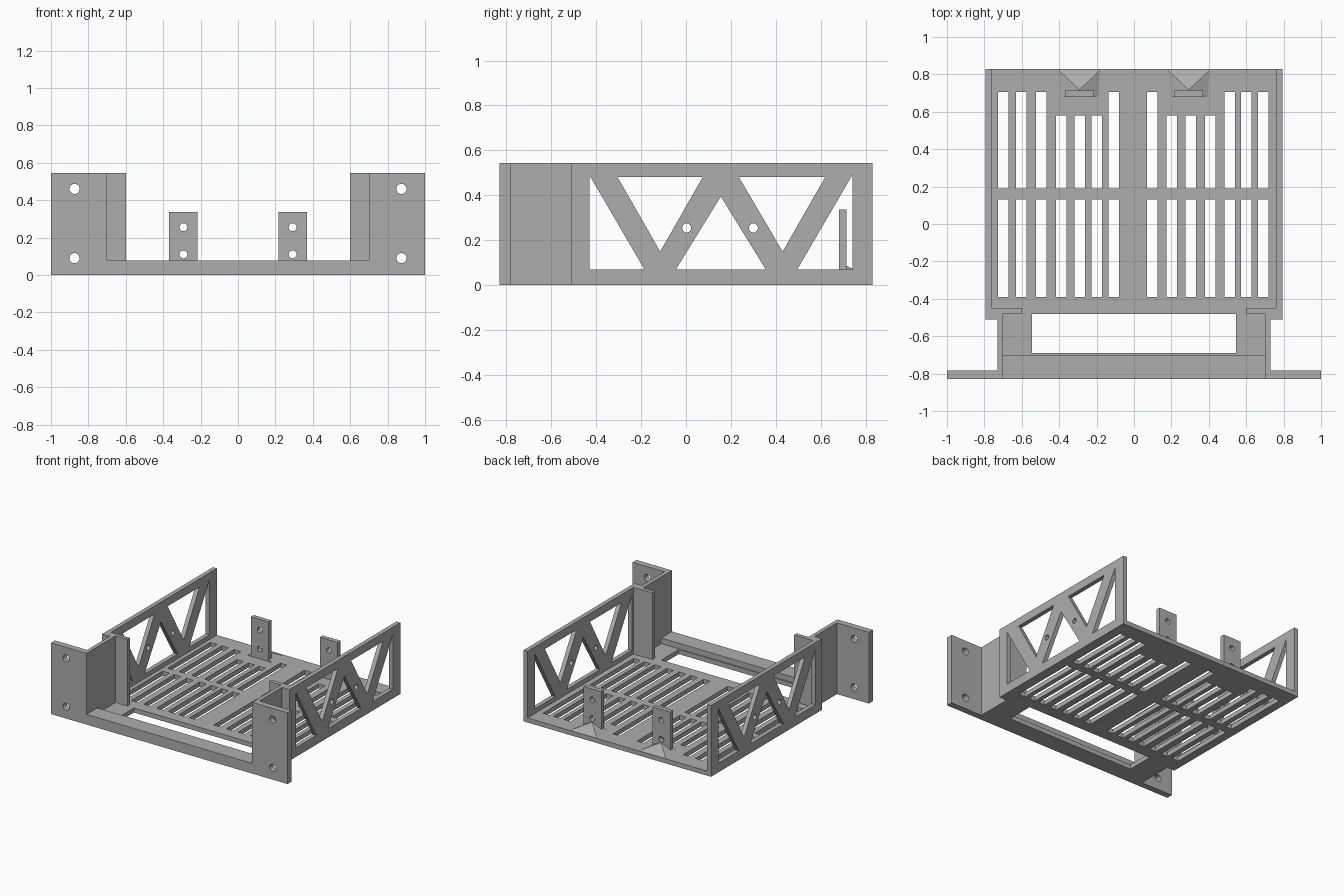
import bpy, bmesh, math
from mathutils import Matrix, Vector

if "Cube" in bpy.data.objects:
    bpy.data.objects.remove(bpy.data.objects["Cube"], do_unlink=True)

GREY = (0.42, 0.42, 0.42, 1)
mat = bpy.data.materials.new("plain grey")
mat.use_nodes = True
mat.diffuse_color = GREY
mat.node_tree.nodes["Principled BSDF"].inputs["Base Color"].default_value = GREY

HEIGHT, FLOOR, SHEET = 0.545, 0.035, 0.033
SIDE, FRONT, BACK = 0.793, -0.83, 0.83


def finish(name, bm):
    bmesh.ops.remove_doubles(bm, verts=bm.verts, dist=0.0002)
    bmesh.ops.recalc_face_normals(bm, faces=bm.faces)
    mesh = bpy.data.meshes.new(name)
    bm.to_mesh(mesh)
    bm.free()
    mesh.materials.append(mat)
    for p in mesh.polygons:
        p.use_smooth = False
    obj = bpy.data.objects.new(name, mesh)
    bpy.context.collection.objects.link(obj)
    return obj


def box(name, x, y, z):
    bm = bmesh.new()
    bmesh.ops.create_cube(bm, size=1)
    for v in bm.verts:
        v.co = [(r[0] + r[1]) / 2 + c * (r[1] - r[0]) for c, r in zip(v.co, (x, y, z))]
    return finish(name, bm)


def rect(u0, u1, v0, v1):
    return [(u0, v0), (u1, v0), (u1, v1), (u0, v1)]


def circle(u, v, r, n=24):
    return [(u + r * math.cos(2 * math.pi * i / n), v + r * math.sin(2 * math.pi * i / n))
            for i in range(n)]


def plate(name, loops, low, high, axis):
    """Flat sheet with holes, spanning low..high along the given axis."""
    curve = bpy.data.curves.new(name, 'CURVE')
    curve.dimensions, curve.fill_mode = '2D', 'BOTH'
    curve.extrude = (high - low) / 2
    for loop in loops:
        s = curve.splines.new('POLY')
        s.points.add(len(loop) - 1)
        for p, (u, v) in zip(s.points, loop):
            p.co = (u, v, 0, 1)
        s.use_cyclic_u = True
    temp = bpy.data.objects.new("outline", curve)
    bpy.context.collection.objects.link(temp)
    deps = bpy.context.evaluated_depsgraph_get()
    mesh = bpy.data.meshes.new_from_object(temp.evaluated_get(deps))
    bm = bmesh.new()
    bm.from_mesh(mesh)
    bpy.data.objects.remove(temp)
    bpy.data.curves.remove(curve)
    bpy.data.meshes.remove(mesh)
    mid = (low + high) / 2
    for v in bm.verts:
        a, b, c = v.co
        v.co = {'x': (mid + c, a, b), 'y': (a, mid + c, b), 'z': (a, b, mid + c)}[axis]
    return finish(name, bm)


# Floor with front opening and two rows of vent slots
half = [(SIDE, BACK), (SIDE, -0.51), (0.73, -0.51), (0.73, FRONT)]
loops = [half + [(-x, y) for x, y in reversed(half)], rect(-0.545, 0.545, -0.69, -0.48)]
left_slots = [0.097, 0.203, 0.303, 0.407, 0.512, 0.6, 0.69]
right_slots = [-0.108, -0.2, -0.29, -0.388, -0.497, -0.602, -0.7]
for slots, short in ((left_slots, (1, 2, 3)), (right_slots, (1, 2, 3))):
    for i, x in enumerate(slots):
        loops.append(rect(x - 0.028, x + 0.028, -0.39, 0.13))
        loops.append(rect(x - 0.028, x + 0.028, 0.19, 0.58 if i in short else 0.705))
plate("floor", loops, 0, FLOOR, 'z')

# Raised bar along the front
box("front_bar", (-0.7, 0.7), (FRONT, -0.7), (0, 0.078))

# Truss cut-outs and screw holes shared by both walls
truss = [
    rect(-0.51, BACK, 0, HEIGHT),
    [(-0.43, 0.07), (-0.185, 0.07), (-0.43, 0.49)],
    [(-0.305, 0.482), (0.075, 0.482), (-0.115, 0.15)],
    [(-0.045, 0.07), (0.355, 0.07), (0.155, 0.395)],
    [(0.235, 0.482), (0.62, 0.482), (0.43, 0.15)],
    [(0.495, 0.07), (0.74, 0.07), (0.74, 0.49)],
    circle(0.003, 0.255, 0.02), circle(0.3, 0.255, 0.02),
]

for side, s in (("left", 1), ("right", -1)):
    def span(a, b):
        return tuple(sorted((s * a, s * b)))

    # Side wall, folded front corner and mounting ear
    plate(side + "_wall", truss, *span(SIDE - SHEET, SIDE), 'x')
    box(side + "_front_return", span(0.6, SIDE), (-0.48, -0.45), (0, HEIGHT))
    box(side + "_corner_block", span(0.7, SIDE), (-0.51, -0.48), (0, HEIGHT))
    box(side + "_neck", span(0.7, 0.73), (FRONT, -0.48), (0, HEIGHT))
    ear = [rect(*span(0.7, 1), 0, HEIGHT)]
    ear += [circle(s * 0.874, z, 0.027) for z in (0.09, 0.46)]
    plate(side + "_mounting_ear", ear, FRONT, -0.782, 'y')

    # Upright rear tab with two holes
    cx = s * 0.292
    tab = [rect(cx - 0.076, cx + 0.076, 0.01, 0.337)]
    tab += [circle(cx, z, 0.021) for z in (0.11, 0.255)]
    plate(side + "_rear_tab", tab, 0.68, 0.715, 'y')

    # Sloped foot bracing the tab
    bm = bmesh.new()
    base = FLOOR - 0.005
    for dx, y, z in ((-0.113, 0.68, base), (0.113, 0.68, base), (0.12, BACK, base),
                     (-0.12, BACK, base), (0, 0.68, 0.085), (0, 0.717, 0.085)):
        bm.verts.new((cx + dx, y, z))
    bmesh.ops.convex_hull(bm, input=bm.verts)
    finish(side + "_tab_foot", bm)
